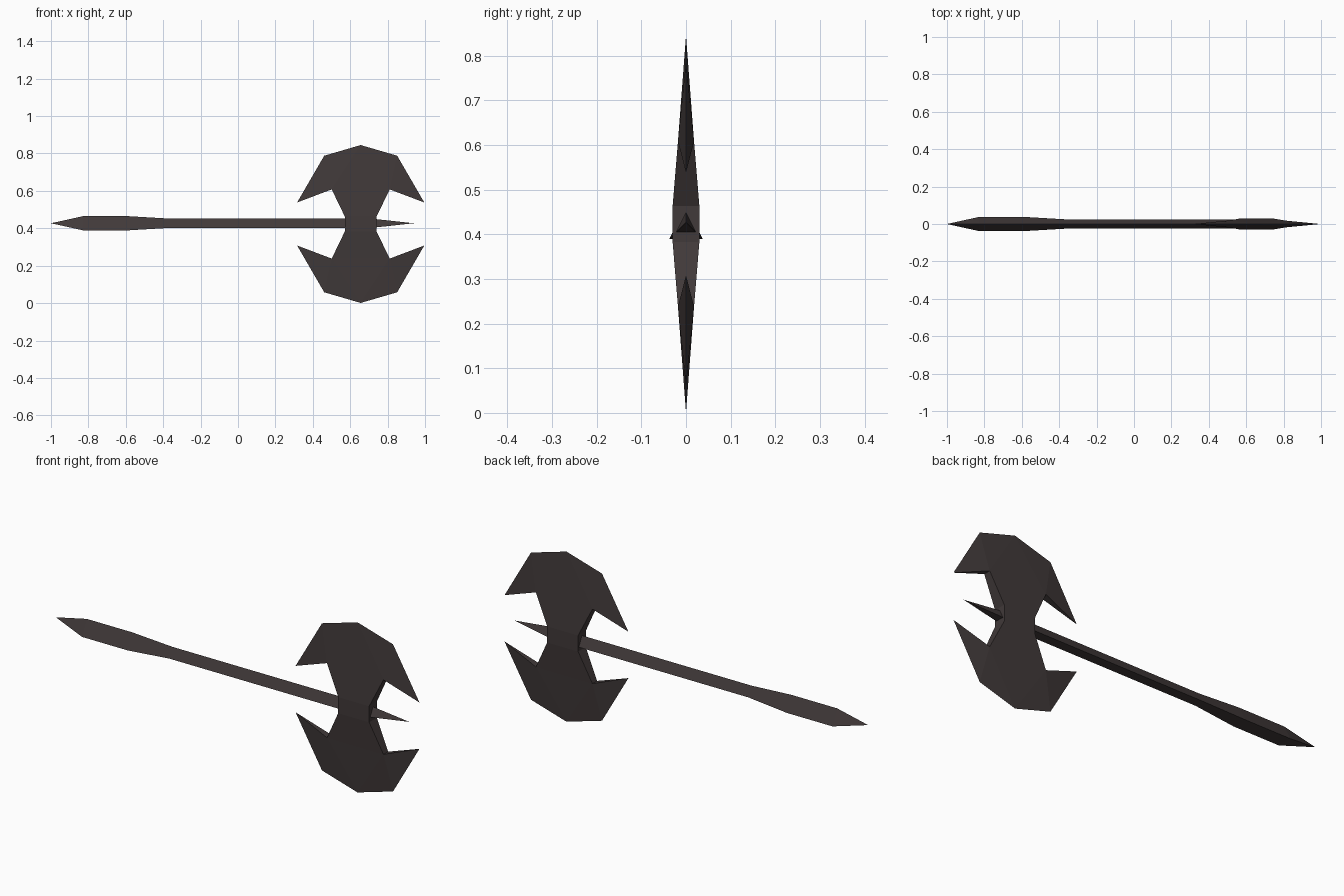
import bpy, bmesh

if "Cube" in bpy.data.objects:
    bpy.data.objects.remove(bpy.data.objects["Cube"])

CENTRE_Z = 0.423

iron = bpy.data.materials.new("dark iron")
iron.diffuse_color = (0.052, 0.041, 0.041, 1)
iron.use_nodes = True
iron.node_tree.nodes["Principled BSDF"].inputs["Base Color"].default_value = iron.diffuse_color


def make_object(name, bm, location):
    mesh = bpy.data.meshes.new(name)
    bm.to_mesh(mesh)
    bm.free()
    mesh.materials.append(iron)
    obj = bpy.data.objects.new(name, mesh)
    obj.location = location
    bpy.context.collection.objects.link(obj)
    return obj


def triangular_rod(name, sections):
    """Rod along x with a ridge on top; sections are (x, half size), 0 is a point."""
    bm = bmesh.new()
    rings = []
    for x, r in sections:
        if r == 0:
            rings.append([bm.verts.new((x, 0, 0))] * 3)
        else:
            rings.append([bm.verts.new((x, y * r, z * r)) for y, z in ((-1, -1), (1, -1), (0, 1))])
    for a, b in zip(rings, rings[1:]):
        for i in range(3):
            j = (i + 1) % 3
            corners = list(dict.fromkeys((a[i], b[i], b[j], a[j])))
            bm.faces.new(corners)
    for ring in (rings[0], rings[-1]):
        if len(set(ring)) == 3:
            bm.faces.new(ring)
    bmesh.ops.recalc_face_normals(bm, faces=bm.faces)
    return make_object(name, bm, (0, 0, CENTRE_Z + 0.004))


# Handle with a swollen, pointed grip
triangular_rod("handle", [(-1, 0), (-0.83, 0.0375), (-0.58, 0.0375), (-0.36, 0.0245), (0.6, 0.0245)])

# Spike at the far end of the head
triangular_rod("head_spike", [(0.72, 0.024), (0.94, 0)])

# Double blade: one eighth, mirrored on all three axes
points = [
    (0, -0.03, 0), (0.085, -0.03, 0), (0.085, -0.03, 0.04), (0, -0.03, 0.04),  # neck
    (0.155, -0.018, 0.185), (0, -0.018, 0.185),                               # notch level
    (0.34, 0, 0.115), (0.195, 0, 0.365), (0, 0, 0.422),                        # cutting edge
    (0.085, 0, 0), (0.085, 0, 0.04), (0.155, 0, 0.185),                        # wall middle
]
faces = [
    (0, 1, 2, 3), (3, 2, 4, 5), (5, 4, 8), (4, 7, 8), (4, 6, 7),  # broad face
    (1, 9, 10, 2), (2, 10, 11, 4), (4, 11, 6),                    # inner walls
]
bm = bmesh.new()
verts = [bm.verts.new(p) for p in points]
for f in faces:
    bm.faces.new([verts[i] for i in f])
blade = make_object("double_blade", bm, (0.656, 0, CENTRE_Z))
mirror = blade.modifiers.new("mirror", "MIRROR")
mirror.use_axis = (True, True, True)
mirror.merge_threshold = 0.0005
